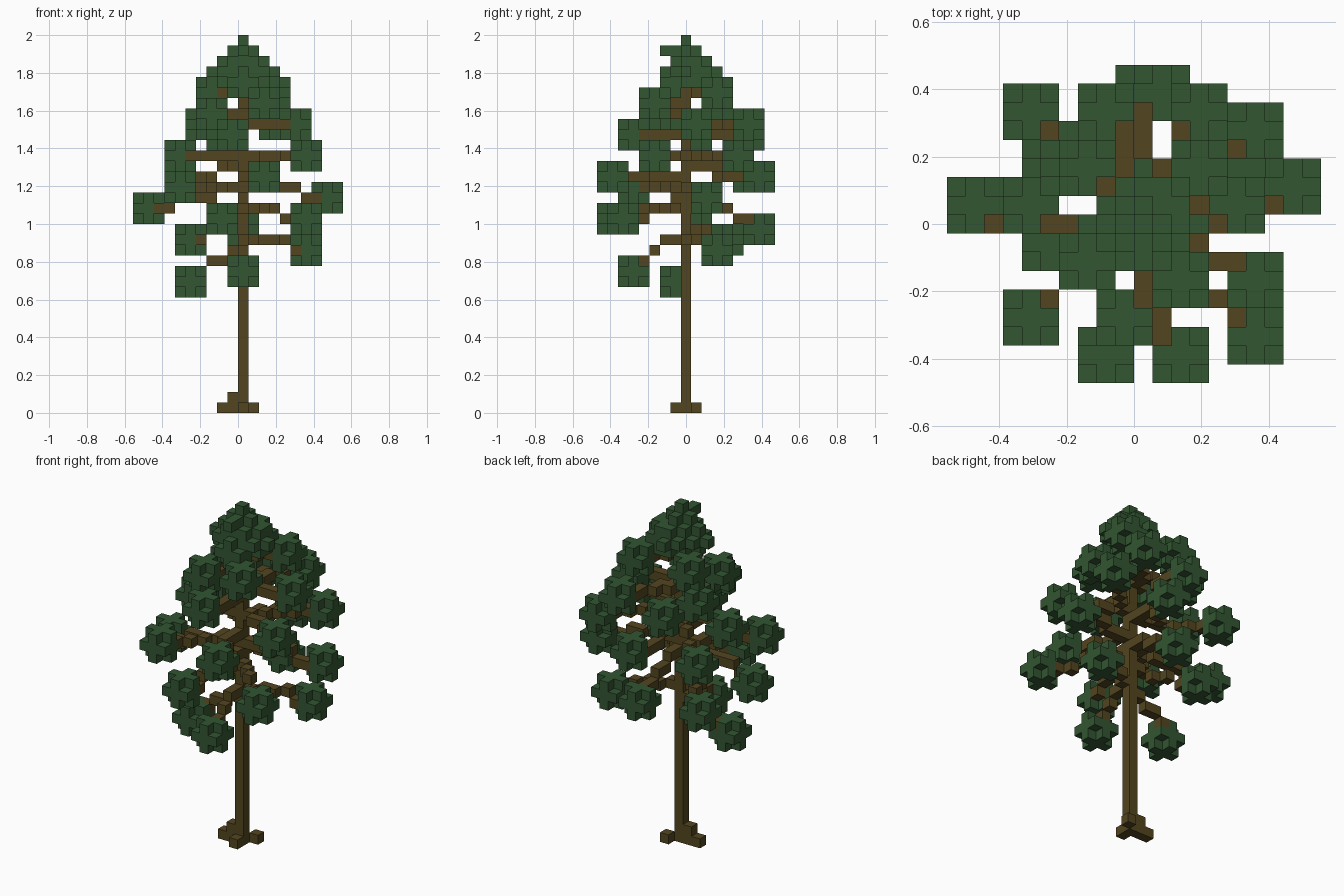
import bpy
import bmesh
from itertools import product
from mathutils import Vector

if "Cube" in bpy.data.objects:
    bpy.data.objects.remove(bpy.data.objects["Cube"], do_unlink=True)

SIZE = 1 / 18          # edge of one block


def material(name, color):
    mat = bpy.data.materials.new(name)
    mat.use_nodes = True
    mat.diffuse_color = (*color, 1)
    bsdf = mat.node_tree.nodes["Principled BSDF"]
    bsdf.inputs["Base Color"].default_value = (*color, 1)
    bsdf.inputs["Roughness"].default_value = 0.9
    return mat


bark = material("bark_brown", (0.086, 0.059, 0.014))
leaf = material("leaf_green", (0.032, 0.092, 0.032))


def puff(center, reach=2):
    """A ball of leaves: reach 2 leaves out the eight corners, reach 1 is a plus."""
    x, y, z = center
    return {(x + a, y + b, z + c) for a, b, c in product((-1, 0, 1), repeat=3)
            if abs(a) + abs(b) + abs(c) <= reach}


def limb(center, drop):
    """A stepped line of blocks from the trunk out to a ball of leaves."""
    start, end = Vector((0, 0, center[2] + drop)), Vector(center)
    steps = max(abs(center[0]), abs(center[1]))
    cells = set()
    for s in range(1, steps):
        p = start.lerp(end, s / steps)
        cells.add((int(center[0] * s / steps), int(center[1] * s / steps), round(p.z)))
    return cells


def build(name, cells, solid, mat):
    """Mesh the outer faces of a set of blocks."""
    bm = bmesh.new()
    cache = {}

    def vert(p):
        if p not in cache:
            cache[p] = bm.verts.new((p[0] * SIZE, (p[1] - 0.5) * SIZE, p[2] * SIZE))
        return cache[p]

    for cell in sorted(cells):
        for axis, side in product(range(3), (0, 1)):
            near = list(cell)
            near[axis] += 2 * side - 1
            if tuple(near) in solid:
                continue
            u, v = (axis + 1) % 3, (axis + 2) % 3
            ring = []
            for a, b in ((0, 0), (1, 0), (1, 1), (0, 1)):
                p = list(cell)
                p[axis] += side
                p[u] += a
                p[v] += b
                ring.append(vert(tuple(p)))
            bm.faces.new(ring if side else ring[::-1])
    mesh = bpy.data.meshes.new(name)
    bm.to_mesh(mesh)
    bm.free()
    mesh.materials.append(mat)
    obj = bpy.data.objects.new(name, mesh)
    bpy.context.collection.objects.link(obj)


# Leaf balls at the limb ends: block position, and how far the limb drops
low = [((-5, -1, 12), 4), ((0, -5, 13), 4.2), ((6, 3, 15), 1.5),
       ((-5, 4, 16), 2), ((0, 7, 17), 3.6), ((-2, -7, 18), 2),
       ((6, -6, 18), 1.5), ((-9, 1, 19), 2), ((8, 2, 20), 1.5)]
high = [((-6, -5, 21), 0), ((2, -7, 22), 0), ((1, 7, 22), 1),
        ((-6, 6, 22), 1), ((-6, 1, 24), 0), ((6, 5, 24), 0),
        ((6, -3, 24), 0), ((-1, -5, 26), 0), ((-2, 6, 26), 1),
        ((3, 6, 27), 0), ((5, 1, 27), 0), ((-4, 3, 27), 1),
        ((2, -3, 29), 0), ((-3, -2, 28), 0), ((-3, 3, 30), 0),
        ((3, 3, 30), 0)]
# Leaf balls and small tufts packed around the tip
tip = [(0, 0, 33), (0, -1, 31), (-1, 0, 32), (1, 1, 32)]
tufts = [(2, 0, 32), (-2, 0, 32), (0, 2, 32)]

trunk = {(0, 0, z) for z in range(33)}
roots = {(-2, 0, 0), (-1, 0, 0), (-1, 0, 1), (0, -1, 0), (1, 1, 0)}
branches = set()
for center, drop in low + high:
    branches |= limb(center, drop)
branches -= trunk

foliage = {(0, 0, 35), (0, -2, 34)}
for center in [c for c, _ in low + high] + tip:
    foliage |= puff(center)
for center in tufts:
    foliage |= puff(center, 1)
foliage -= trunk | branches

solid = trunk | roots | branches | foliage
build("trunk", trunk, solid, bark)
build("roots", roots, solid, bark)
build("branches", branches, solid, bark)
build("foliage", foliage, solid, leaf)
